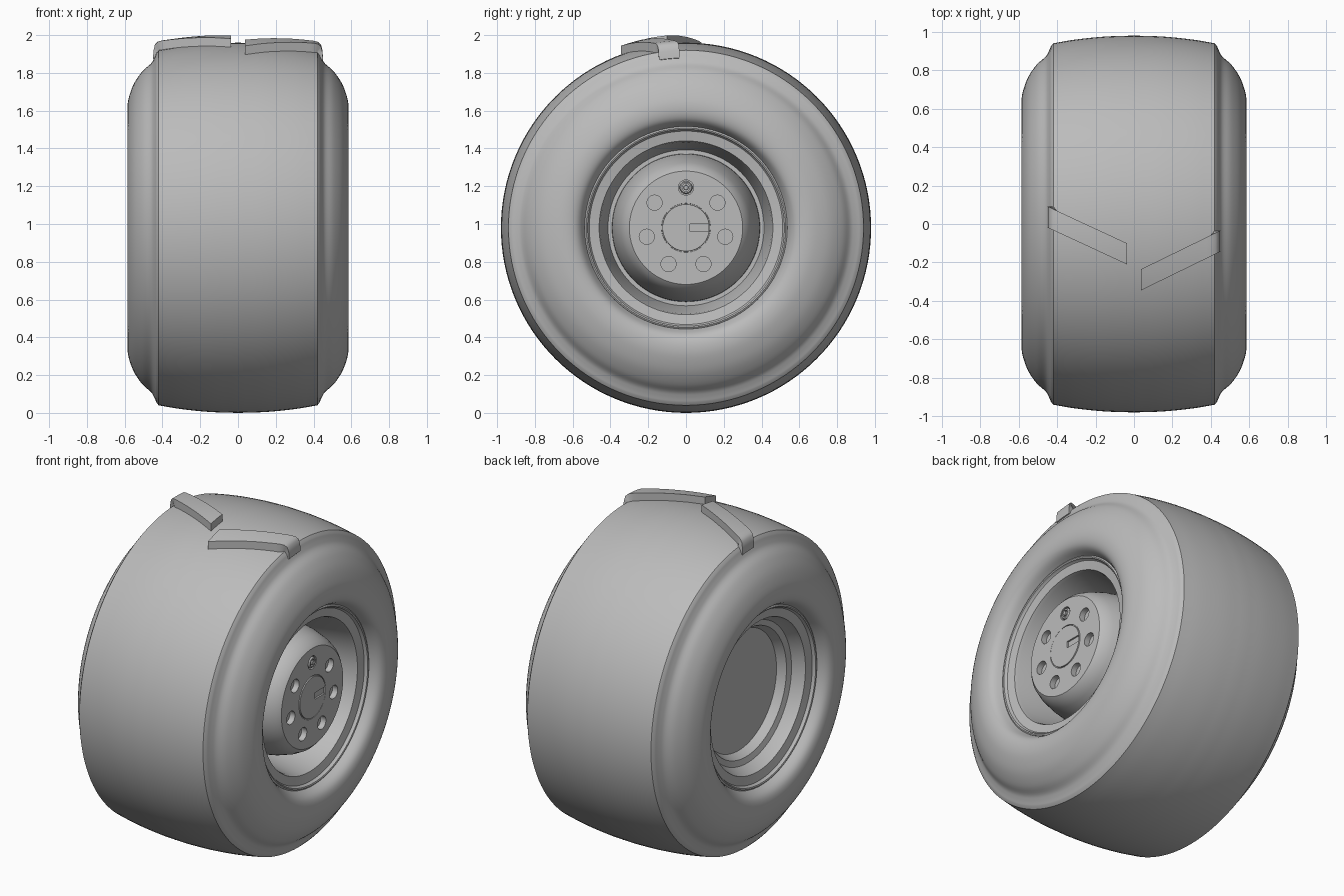
import bpy, bmesh, math
from mathutils import Vector

AXLE = 0.98   # axle height = tyre radius

if "Cube" in bpy.data.objects:
    bpy.data.objects.remove(bpy.data.objects["Cube"], do_unlink=True)

grey = bpy.data.materials.new("plain grey")
grey.use_nodes = True
grey.diffuse_color = (0.5, 0.5, 0.5, 1)
grey.node_tree.nodes["Principled BSDF"].inputs["Base Color"].default_value = grey.diffuse_color


def finish(name, bm, angle=30):
    bmesh.ops.recalc_face_normals(bm, faces=bm.faces)
    mesh = bpy.data.meshes.new(name)
    bm.to_mesh(mesh)
    bm.free()
    mesh.materials.append(grey)
    obj = bpy.data.objects.new(name, mesh)
    bpy.context.collection.objects.link(obj)
    smooth(obj, angle)
    return obj


def smooth(obj, angle=30):
    bpy.ops.object.select_all(action="DESELECT")
    obj.select_set(True)
    bpy.context.view_layer.objects.active = obj
    bpy.ops.object.shade_smooth_by_angle(angle=math.radians(angle))


def spline(points, steps=4):
    """Catmull-Rom curve through profile points."""
    p = [Vector(q) for q in points]
    p = [2 * p[0] - p[1]] + p + [2 * p[-1] - p[-2]]
    out = []
    for a, b, c, d in zip(p, p[1:], p[2:], p[3:]):
        for i in range(steps):
            t = i / steps
            out.append(0.5 * (2 * b + (c - a) * t + (2 * a - 5 * b + 4 * c - d) * t * t
                              + (3 * b - a - 3 * c + d) * t ** 3))
    return out + [p[-2]]


def revolve(bm, profile, segs=128, y=0, z=AXLE, closed=False):
    """Spin (x, radius) points about a line parallel to x."""
    rings = []
    for x, r in profile:
        if r < 1e-5:
            rings.append([bm.verts.new((x, y, z))] * segs)
        else:
            rings.append([bm.verts.new((x, y + r * math.cos(a), z + r * math.sin(a)))
                          for a in (math.tau * i / segs for i in range(segs))])
    for a, b in zip(rings, rings[1:] + rings[:1] if closed else rings[1:]):
        for i in range(segs):
            j = (i + 1) % segs
            quad = list(dict.fromkeys((a[i], a[j], b[j], b[i])))
            if len(quad) > 2:
                bm.faces.new(quad)


def mirrored(half):
    return [(-x, r) for x, r in reversed(half) if x > 1e-5] + [tuple(q) for q in half]


# Tyre: crowned tread, stepped shoulder, bulging sidewall
tread = spline([(0, .98), (.15, .975), (.3, .96), (.42, .94)])
wall = spline([(.432, .925), (.445, .895), (.462, .868), (.505, .83), (.55, .765),
               (.578, .69), (.585, .635), (.577, .59), (.555, .56), (.51, .535)])
bm = bmesh.new()
revolve(bm, mirrored(tread + wall + [Vector((.47, .52))]), closed=True)
finish("tyre", bm, 35)

# Rim: lipped flanges, deep well on the hub side, shallow dish on the other
flange = [(.49, .46), (.5, .512), (.507, .518), (.517, .521), (.52, .528), (.515, .536), (.47, .54)]
bm = bmesh.new()
revolve(bm, [(.22, 0), (.22, .413), (.47, .453)] + flange
        + [(-x, r) for x, r in reversed(flange)]
        + [(-.47, .453), (-.42, .425), (-.41, .39), (-.36, .365), (-.36, 0)])
finish("wheel_rim", bm)

# Hub with tapered side and a low centre cap
bm = bmesh.new()
revolve(bm, [(.2, 0), (.2, .393), (.25, .39), (.36, .37), (.44, .345), (.485, .322), (.505, .3),
             (.505, .13), (.5, .129), (.5, .125), (.508, .124), (.508, 0)], segs=96)
hub = finish("hub", bm)

# Cut the ring of bolt holes, the valve seat and the key slot
SPOT, COUNT = 0.213, 7
angles = [math.pi / 2 + math.tau * i / COUNT for i in range(COUNT)]
bm = bmesh.new()
for a in angles:
    revolve(bm, [(.47, 0), (.47, .04), (.6, .04), (.6, 0)], 32,
            SPOT * math.cos(a), AXLE + SPOT * math.sin(a))
slot = bmesh.ops.create_cube(bm, size=1)["verts"]
bmesh.ops.scale(bm, vec=(.04, .1, .04), verts=slot)
bmesh.ops.translate(bm, vec=(.518, .07, AXLE), verts=slot)
cutter = finish("hole_cutter", bm)
cutter.hide_render = True
cut = hub.modifiers.new("holes", "BOOLEAN")
cut.operation, cut.solver, cut.object = "DIFFERENCE", "EXACT", cutter
bpy.context.view_layer.objects.active = hub
bpy.ops.object.modifier_apply(modifier="holes")
bpy.data.objects.remove(cutter, do_unlink=True)
smooth(hub)

# Valve standing in the top hole
bm = bmesh.new()
revolve(bm, [(.465, 0), (.465, .034), (.5, .034), (.508, .028), (.508, .02), (.495, .02),
             (.495, .013), (.512, .012), (.512, 0)], 32, 0, AXLE + SPOT)
finish("valve", bm)


# Tread blocks: slanted bars that fold over the shoulder
def tread_block(name, side, y_inner, y_outer, width=.11):
    outer = spline([(.037, 1.023), (.15, 1.019), (.28, 1.008), (.40, .992)], 5)
    outer += [Vector(q) for q in ((.425, .985), (.44, .97), (.447, .94), (.45, .9))]
    inner = [Vector((min(x, .41), min(r - .06, .945) if x < .43 else min(r - .01, .93)))
             for x, r in outer]
    bm = bmesh.new()
    rows = []
    for line in (outer, inner):
        for k in (0, .25, .5, .75, 1):
            row = []
            for (x, r), (ox, _) in zip(line, outer):
                y = y_inner + (y_outer - y_inner) * (ox - .037) / .41 + width * k
                row.append(bm.verts.new((side * x, y, AXLE + math.sqrt(r * r - y * y))))
            rows.append(row)
    loop = rows[:5] + rows[:4:-1]
    for a, b in zip(loop, loop[1:] + loop[:1]):
        for i in range(len(a) - 1):
            bm.faces.new((a[i], a[i + 1], b[i + 1], b[i]))
    for end in (0, -1):
        bm.faces.new([row[end] for row in loop])
    finish(name, bm, 35)


tread_block("left_tread_block", 1, -.345, -.145)
tread_block("right_tread_block", -1, -.21, -.02)
